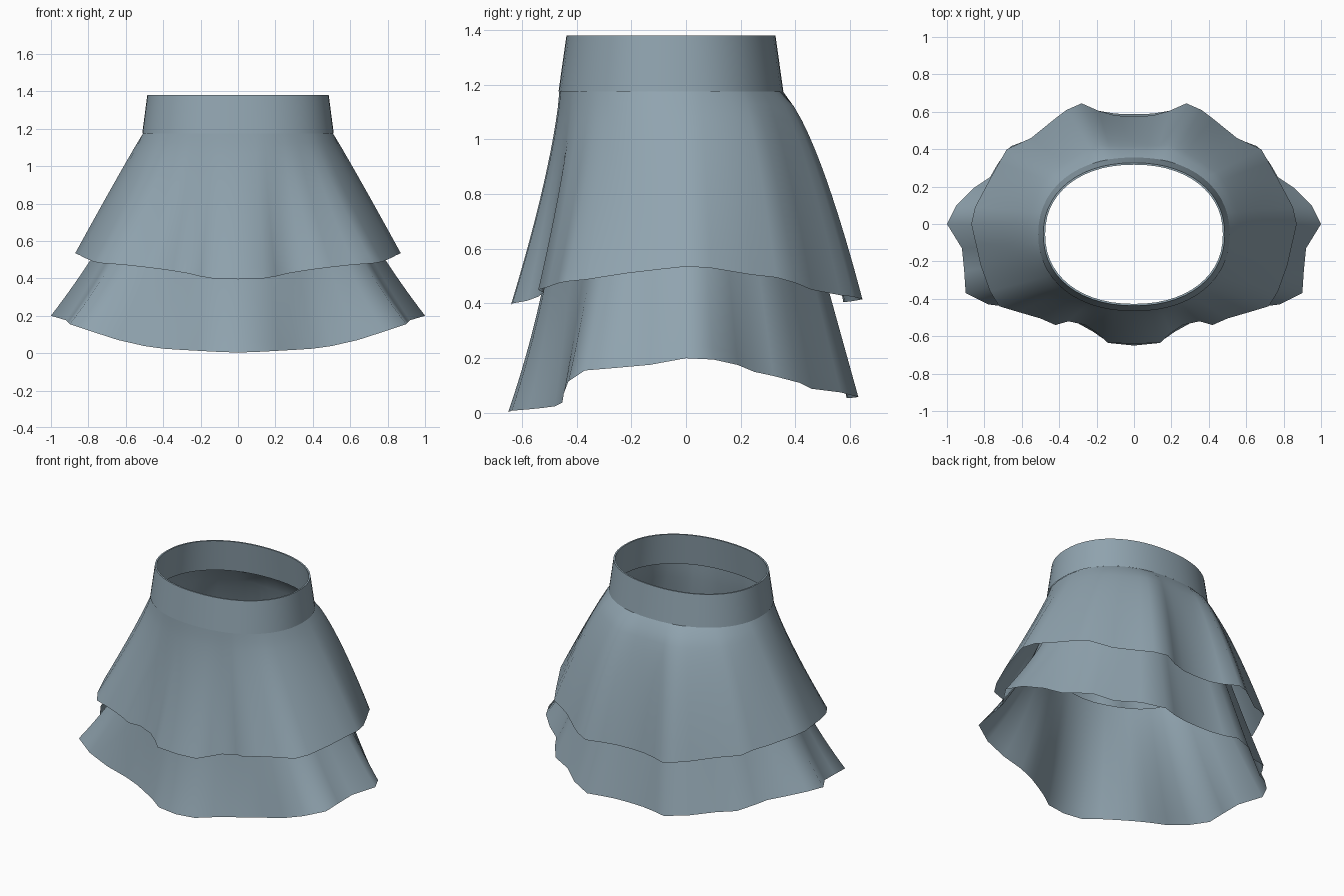
import bpy, math

if "Cube" in bpy.data.objects:
    bpy.data.objects.remove(bpy.data.objects["Cube"])

cloth = bpy.data.materials.new("slate_blue_cloth")
cloth.diffuse_color = (0.28, 0.37, 0.43, 1)
cloth.use_nodes = True
cloth.node_tree.nodes["Principled BSDF"].inputs["Base Color"].default_value = cloth.diffuse_color

CY = -0.055  # waist centre in y


def waist(a, rx, ry, z):
    """Point on the rounded waist oval; a = 0 is the front, pi the back."""
    s, c = math.sin(a), math.cos(a)
    return (rx * abs(s) ** 0.92, CY - ry * math.copysign(abs(c) ** 0.92, c), z)


def sheet(name, columns):
    """Skin half a garment from columns of points, then mirror it across x."""
    rows = len(columns[0])
    for end in (0, -1):
        columns[end] = [(0, p[1], p[2]) for p in columns[end]]
    verts = [p for col in columns for p in col]
    faces = [(c * rows + r, c * rows + r + 1, (c + 1) * rows + r + 1, (c + 1) * rows + r)
             for c in range(len(columns) - 1) for r in range(rows - 1)]
    mesh = bpy.data.meshes.new(name)
    mesh.from_pydata(verts, [], faces)
    mesh.materials.append(cloth)
    ob = bpy.data.objects.new(name, mesh)
    bpy.context.collection.objects.link(ob)
    mirror = ob.modifiers.new("mirror", 'MIRROR')
    mirror.use_clip = True
    for poly in mesh.polygons:
        poly.use_smooth = True
    return ob


def tier(name, hem, rx, ry, z_top, power, power_change, start=0.0, rows=14):
    """Flared tier on lines from the waist oval to a wavy hem, begun at a fraction of the drop."""
    columns = []
    for x, y, z in hem:
        a = math.atan2(x / 0.92, -(y - CY) / 0.62)
        top = waist(a, rx, ry, z_top)
        p = power + power_change * math.cos(a)
        col = []
        for r in range(rows + 1):
            u = start + (1 - start) * r / rows
            s = u ** p
            col.append((top[0] + (x - top[0]) * s,
                        top[1] + (y - top[1]) * s,
                        top[2] + (z - top[2]) * u))
        columns.append(col)
    return sheet(name, columns)


# Hem outlines of the right half, from centre front to centre back
upper_hem = [
    (0, -.64, .395), (.14, -.635, .40), (.20, -.58, .41), (.26, -.54, .425),
    (.35, -.52, .44), (.42, -.54, .45), (.50, -.505, .46), (.62, -.47, .473),
    (.72, -.44, .48), (.77, -.36, .488), (.82, -.22, .51), (.845, -.11, .523),
    (.87, 0, .535), (.85, .09, .53), (.77, .24, .505), (.72, .33, .495),
    (.68, .40, .475), (.55, .46, .45), (.42, .565, .43), (.36, .61, .425),
    (.28, .645, .415), (.19, .605, .408), (.10, .58, .405), (0, .575, .405)]
lower_hem = [
    (0, -.65, .003), (.13, -.637, .008), (.22, -.575, .013), (.31, -.525, .018),
    (.40, -.48, .024), (.50, -.452, .038), (.64, -.447, .07),
    (.78, -.43, .115), (.90, -.37, .155), (.908, -.25, .165), (.92, -.13, .176),
    (1.0, 0, .20), (.95, .10, .195), (.86, .19, .175), (.77, .25, .15),
    (.73, .32, .135), (.66, .415, .11), (.54, .46, .088), (.42, .565, .075),
    (.28, .63, .058), (.19, .605, .055), (.10, .59, .055), (0, .587, .055)]

tier("upper_ruffle", upper_hem, 0.508, 0.408, 1.177, 1.0, 0.35)
# The lower ruffle is sewn inside the upper one, part way down
tier("lower_ruffle", lower_hem, 0.495, 0.395, 1.165, 1.5, 0.5, start=0.38)

# Tapered waistband: thin wall with an inner side, a rim and an outer side
N = 28
wall = [(0.500, 0.399, 1.175), (0.475, 0.372, 1.38), (0.485, 0.382, 1.38), (0.512, 0.411, 1.175)]
band = sheet("waistband", [[waist(math.pi * i / N, *ring) for ring in wall] for i in range(N + 1)])
bpy.context.view_layer.objects.active = band
band.select_set(True)
bpy.ops.object.shade_smooth_by_angle(angle=math.radians(35))
